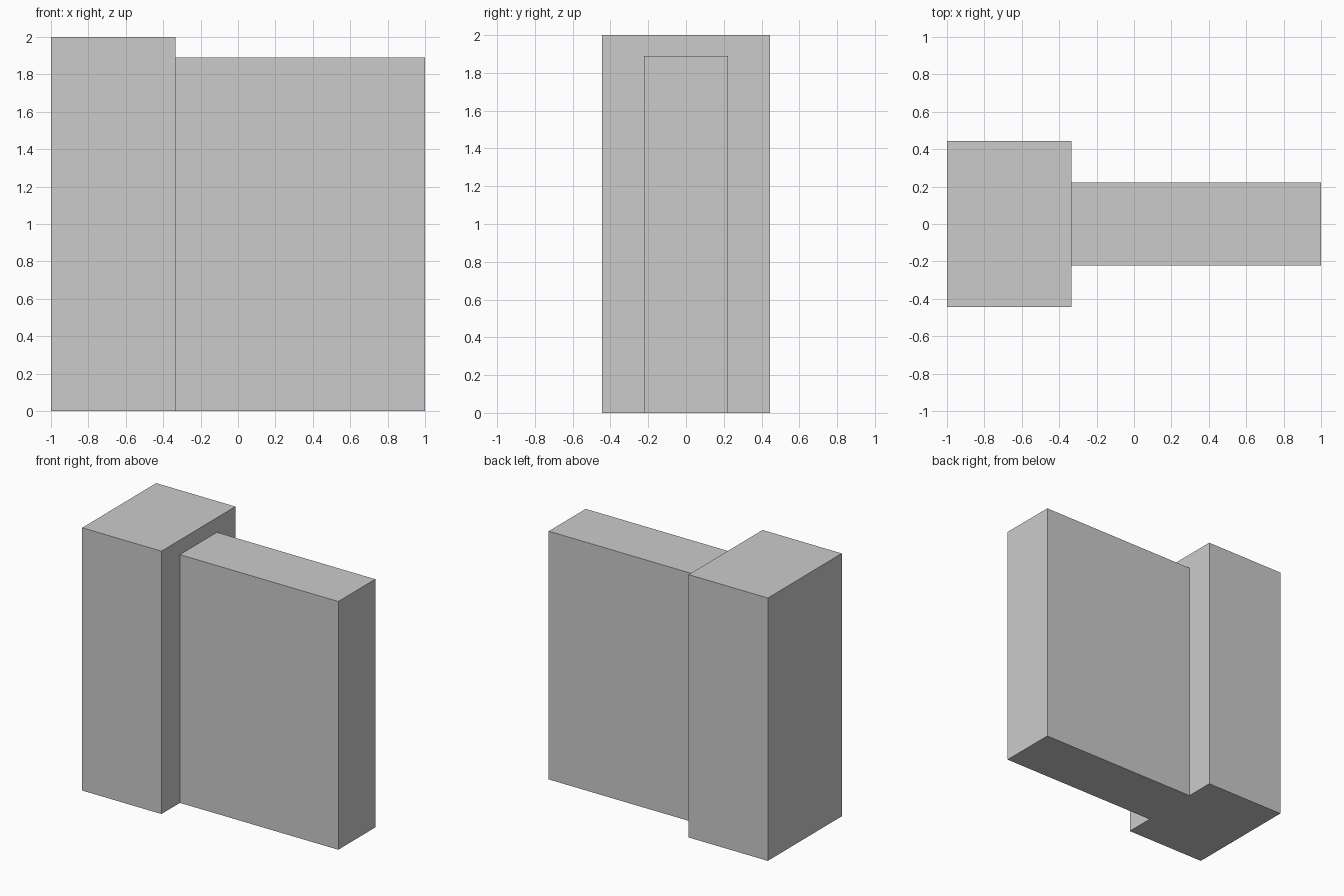
import bpy

if "Cube" in bpy.data.objects:
    bpy.data.objects.remove(bpy.data.objects["Cube"])


def box(name, x0, x1, depth, height):
    """Box standing on z = 0, centred on y = 0."""
    bpy.ops.mesh.primitive_cube_add(size=1, location=((x0 + x1) / 2, 0, height / 2))
    obj = bpy.context.object
    obj.name = name
    obj.scale = (x1 - x0, depth, height)
    bpy.ops.object.transform_apply(location=False, rotation=False, scale=True)
    return obj


UNIT = 1 / 9
JOINT_X = -3 * UNIT

# Thick, taller end post
box("end_post", -1, JOINT_X, 8 * UNIT, 2)

# Thinner, slightly lower wall panel butting against the post
box("wall_panel", JOINT_X, 1, 4 * UNIT, 17 * UNIT)
